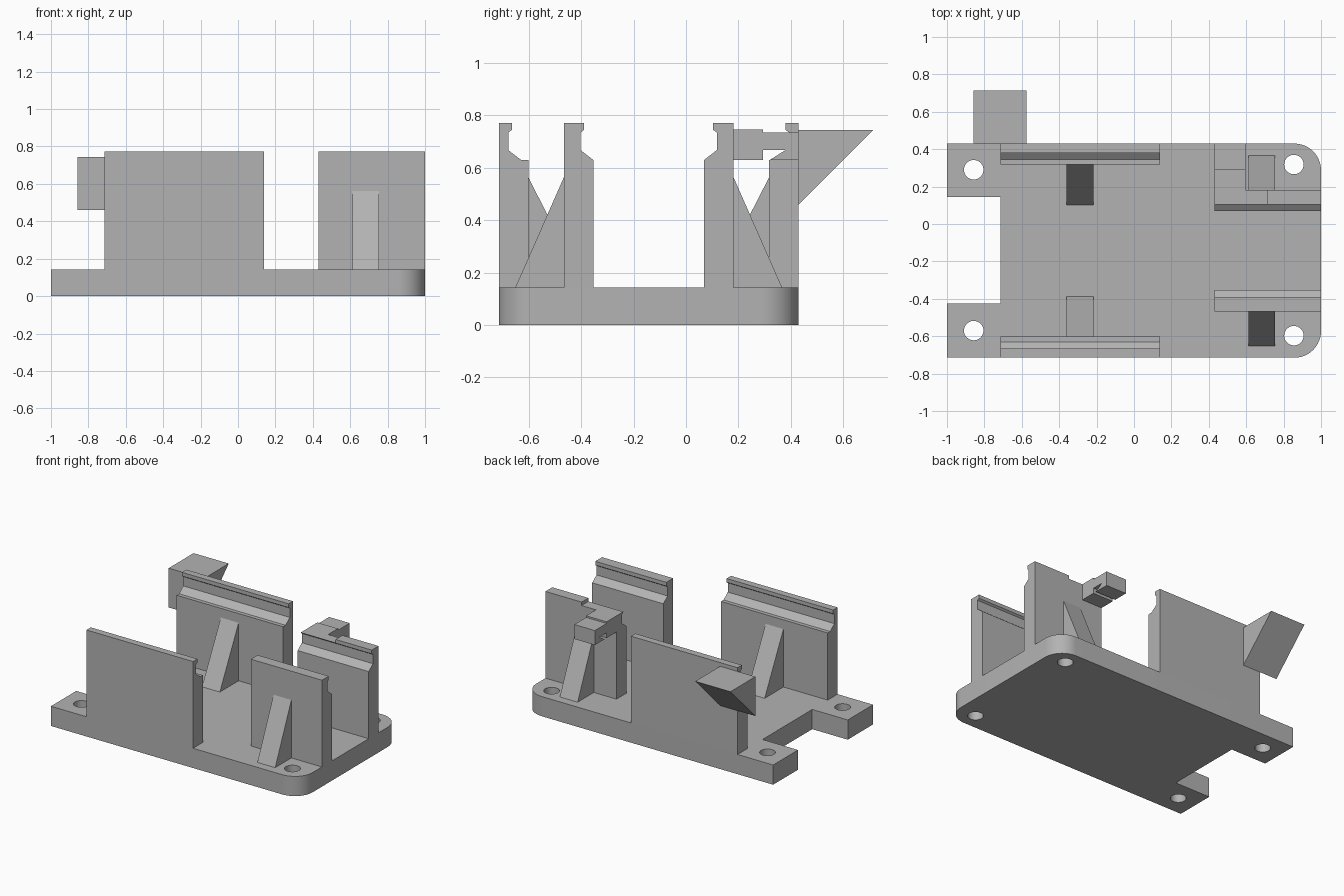
import bpy
from math import sin, cos, pi, radians

cube = bpy.data.objects.get("Cube")
if cube:
    bpy.data.objects.remove(cube, do_unlink=True)

grey = bpy.data.materials.new("plain grey")
grey.use_nodes = True
colour = (0.45, 0.45, 0.45, 1)
grey.diffuse_color = colour
grey.node_tree.nodes["Principled BSDF"].inputs["Base Color"].default_value = colour

FLOOR, TOP = 0.143, 0.772


def extrude_yz(name, profile, x0, x1):
    """Solid with a (y, z) profile running from x0 to x1."""
    n = len(profile)
    verts = [(x, y, z) for x in (x0, x1) for y, z in profile]
    faces = [tuple(range(n)), tuple(range(2 * n - 1, n - 1, -1))]
    faces += [(i, i + n, (i + 1) % n + n, (i + 1) % n) for i in range(n)]
    mesh = bpy.data.meshes.new(name)
    mesh.from_pydata(verts, [], faces)
    area = sum(a[0] * b[1] - b[0] * a[1] for a, b in zip(profile, profile[1:] + profile[:1]))
    if area > 0:
        mesh.flip_normals()
    mesh.materials.append(grey)
    obj = bpy.data.objects.new(name, mesh)
    bpy.context.collection.objects.link(obj)
    return obj


def arc(cx, cy, r, a0, a1, steps):
    return [(cx + r * cos(a0 + (a1 - a0) * i / steps),
             cy + r * sin(a0 + (a1 - a0) * i / steps)) for i in range(steps + 1)]


# Base plate: notched outline with two round corners and four screw holes
BACK, FRONT, R = 0.43, -0.715, 0.143
outline = [(-1, FRONT)]
outline += arc(1 - R, FRONT + R, R, -pi / 2, 0, 12)
outline += arc(1 - R, BACK - R, R, 0, pi / 2, 12)
outline += [(-1, BACK), (-1, 0.145), (-0.715, 0.145), (-0.715, -0.425), (-1, -0.425)]
holes = [(-0.857, 0.29), (-0.857, -0.57), (0.855, 0.318), (0.855, -0.597)]
loops = [outline] + [arc(x, y, 0.052, 0, 2 * pi, 32)[:-1] for x, y in holes]

curve = bpy.data.curves.new("base_plate", "CURVE")
curve.dimensions = "2D"
curve.fill_mode = "BOTH"
curve.extrude = FLOOR / 2
for loop in loops:
    spline = curve.splines.new("POLY")
    spline.points.add(len(loop) - 1)
    for point, (x, y) in zip(spline.points, loop):
        point.co = (x, y, 0, 1)
    spline.use_cyclic_u = True
curve.materials.append(grey)
base = bpy.data.objects.new("base_plate", curve)
base.location.z = FLOOR / 2
bpy.context.collection.objects.link(base)
bpy.context.view_layer.objects.active = base
base.select_set(True)
bpy.ops.object.convert(target="MESH")
bpy.ops.object.shade_smooth_by_angle(angle=radians(30))


def clip_wall(name, outer, side, x0, x1, ledge, top=TOP):
    """Wall with a grooved lip; side points from the outer face inward."""
    inner = 0.113
    lip = inner - ledge - 0.035
    steps = [(0, FLOOR), (inner, FLOOR), (inner, 0.63)]
    if ledge:
        steps.append((inner - ledge, 0.63))
    steps += [(lip - 0.014, 0.668), (lip - 0.014, 0.735)]
    if top == TOP:
        steps += [(lip, 0.745), (lip, TOP), (0, TOP)]
    else:
        steps += [(lip, top), (0, top)]
    extrude_yz(name, [(outer + side * d, z) for d, z in steps], x0, x1)


def rib(name, y, reach, x0):
    """Triangular brace standing on the base against a wall."""
    extrude_yz(name, [(y, FLOOR), (y + reach, FLOOR), (y, 0.563)], x0, x0 + 0.143)


# Long walls with ribs on their inner faces
clip_wall("front_long_wall", FRONT, 1, -0.715, 0.14, 0.028)
clip_wall("back_long_wall", BACK, -1, -0.715, 0.14, 0.028)
rib("front_long_rib", FRONT + 0.113, 0.215, -0.36)
rib("back_long_rib", BACK - 0.113, -0.215, -0.36)

# Short walls with ribs on their outer faces; the back one is lower beside the arm
clip_wall("front_short_wall", -0.467, 1, 0.43, 1, 0)
clip_wall("back_short_wall", 0.182, -1, 0.71, 1, 0)
clip_wall("back_short_wall_low", 0.182, -1, 0.43, 0.71, 0, top=0.747)
rib("front_short_rib", -0.467, -0.185, 0.612)
rib("back_short_rib", 0.182, 0.185, 0.612)

# Hooked arm behind the lowered wall
extrude_yz("hook_arm", [(0.182, 0.63), (0.295, 0.63), (0.295, 0.668), (0.38, 0.668),
                        (0.32, 0.63), (BACK, 0.63), (BACK, 0.735), (0.295, 0.735),
                        (0.295, 0.747), (0.182, 0.747)], 0.43, 0.595)

# Wedge catch on the outside of the back long wall
extrude_yz("wedge_catch", [(BACK, 0.46), (0.715, 0.745), (BACK, 0.745)], -0.857, -0.575)
